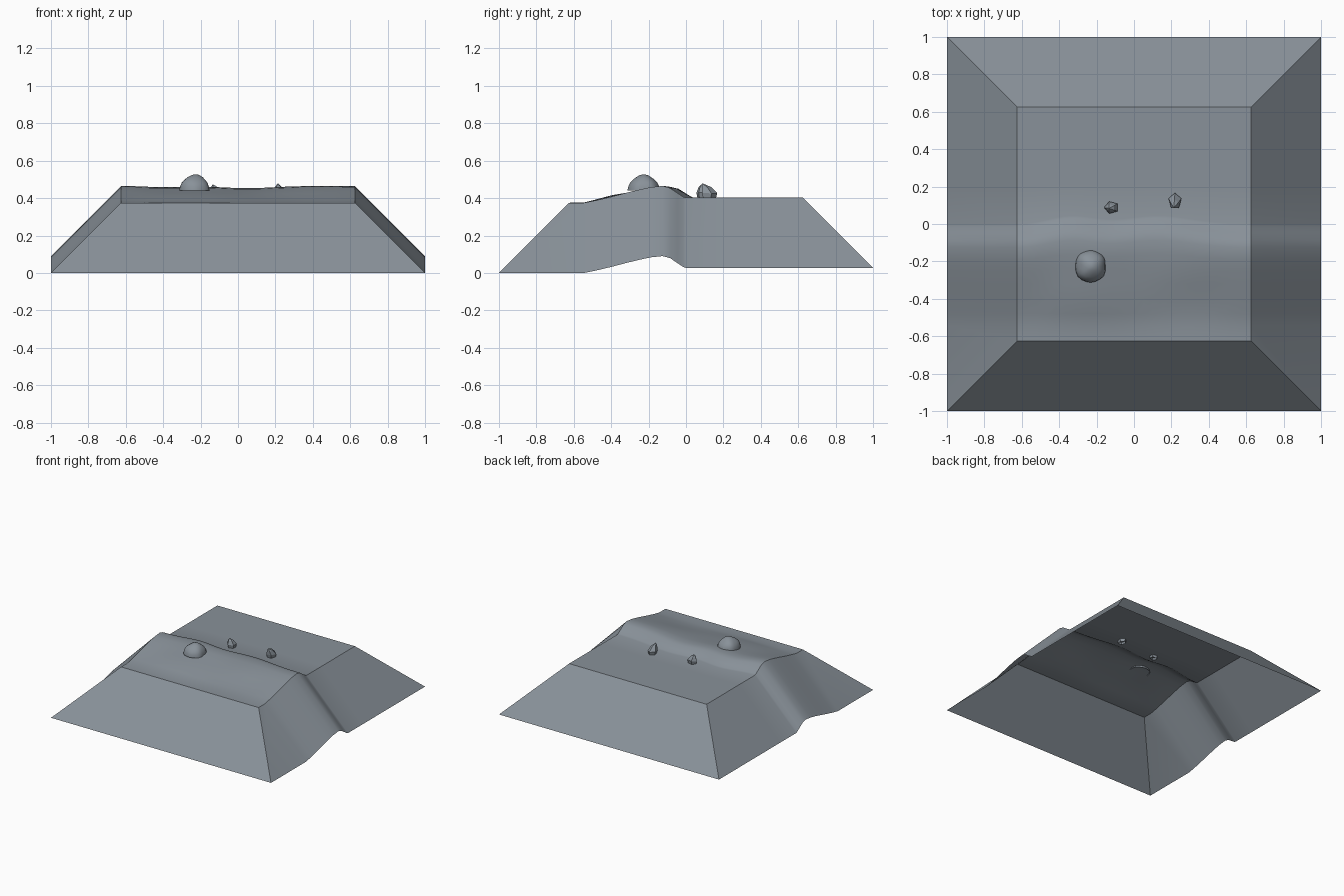
import bpy, bmesh, math, random
from mathutils import Vector

if "Cube" in bpy.data.objects:
    bpy.data.objects.remove(bpy.data.objects["Cube"])

random.seed(4)
E, DROP = 0.625, 0.375          # plateau half width, skirt fall

slate = bpy.data.materials.new("slate_grey")
slate.diffuse_color = (0.25, 0.285, 0.32, 1)
slate.use_nodes = True
slate.node_tree.nodes["Principled BSDF"].inputs["Base Color"].default_value = slate.diffuse_color


def add_object(name, bm, smooth_angle=None):
    mesh = bpy.data.meshes.new(name)
    bm.to_mesh(mesh)
    bm.free()
    mesh.materials.append(slate)
    ob = bpy.data.objects.new(name, mesh)
    bpy.context.collection.objects.link(ob)
    if smooth_angle:
        bpy.ops.object.select_all(action='DESELECT')
        ob.select_set(True)
        bpy.context.view_layer.objects.active = ob
        bpy.ops.object.shade_smooth_by_angle(angle=math.radians(smooth_angle))
    return ob


# Ridge section: (y, height)
SECTION = [(-0.625, 0.375), (-0.545, 0.375), (-0.48, 0.388), (-0.4, 0.407),
           (-0.32, 0.428), (-0.25, 0.445), (-0.19, 0.458), (-0.125, 0.465),
           (-0.085, 0.454), (-0.045, 0.427), (-0.015, 0.407), (0.0, 0.402),
           (0.2, 0.402), (0.4, 0.402), (0.625, 0.402)]


def bump(x, centre, width):
    return math.exp(-((x - centre) / width) ** 2)


# Terrain plateau with a wavy ridge, then a sloping skirt around it
bm = bmesh.new()
N = 24
rows = []
for i in range(N + 1):
    x = -E + 2 * E * i / N
    fade = min(1, (E - abs(x)) / 0.12)
    push = fade * (0.043 * bump(x, -0.33, 0.17) + 0.045 * bump(x, 0.13, 0.24))
    dip = fade * (0.012 * bump(x, 0.05, 0.2) + 0.006 * bump(x, -0.4, 0.15))
    col = []
    for y, z in SECTION:
        near = max(0, 1 - abs(y + 0.04) / 0.3)
        crest = max(0, (z - 0.402) / 0.063) if y > -0.4 else 0
        swell = 0.008 * fade * bump(y, -0.42, 0.09) * math.cos(x * 6 + 1.5)
        col.append(bm.verts.new((x, y + push * min(1, near * 1.2),
                                 z - dip * crest + swell)))
    rows.append(col)
for a, b in zip(rows, rows[1:]):
    for j in range(len(SECTION) - 1):
        bm.faces.new((a[j], b[j], b[j + 1], a[j + 1]))
rim = [e for e in bm.edges if e.is_boundary]
skirt = bmesh.ops.extrude_edge_only(bm, edges=rim)["geom"]
for v in [g for g in skirt if isinstance(g, bmesh.types.BMVert)]:
    for k in (0, 1):
        if abs(abs(v.co[k]) - E) < 1e-4:
            v.co[k] += math.copysign(DROP, v.co[k])
    v.co.z -= DROP
bmesh.ops.recalc_face_normals(bm, faces=bm.faces)
if sum(f.normal.z for f in bm.faces) < 0:
    bmesh.ops.reverse_faces(bm, faces=bm.faces)
add_object("terrain", bm, 28)

# Boulder: open dome sunk into the ridge
bm = bmesh.new()
bmesh.ops.create_icosphere(bm, subdivisions=3, radius=1)
bmesh.ops.delete(bm, geom=[f for f in bm.faces if f.calc_center_median().z < -0.03],
                 context='FACES')
for v in bm.verts:
    v.co *= 1 + 0.05 * math.sin(4 * v.co.x + 1) * math.cos(5 * v.co.y)
    v.co = Vector((-0.232 + 0.083 * v.co.x, -0.226 + 0.086 * v.co.y,
                   0.441 + 0.083 * v.co.z))
add_object("boulder", bm, 30)


# Small faceted stones, open underneath
def stone(name, centre, rx, ry, height, tip, turn):
    bm = bmesh.new()
    rings = []
    for z, s in ((-0.02, 0.72), (0.025, 1.0), (height * 0.75, 0.6)):
        ring = []
        for k in range(5):
            a = turn + k * math.tau / 5
            lean = z / height if z > 0.03 else 0
            ring.append(bm.verts.new((
                centre[0] + rx * s * math.cos(a) + tip[0] * lean * 0.6,
                centre[1] + ry * s * math.sin(a) + tip[1] * lean * 0.6,
                0.402 + z + random.uniform(-0.004, 0.004))))
        rings.append(ring)
    top = bm.verts.new((centre[0] + tip[0], centre[1] + tip[1], 0.402 + height))
    for k in range(5):
        n = (k + 1) % 5
        for a, b in zip(rings, rings[1:]):
            bm.faces.new((a[k], a[n], b[n], b[k]))
        bm.faces.new((rings[-1][k], rings[-1][n], top))
    add_object(name, bm)


stone("tall_stone", (0.219, 0.122), 0.036, 0.045, 0.077, (-0.006, -0.035), math.pi / 2)
stone("small_stone", (-0.12, 0.088), 0.04, 0.034, 0.072, (-0.014, -0.004), math.pi)
